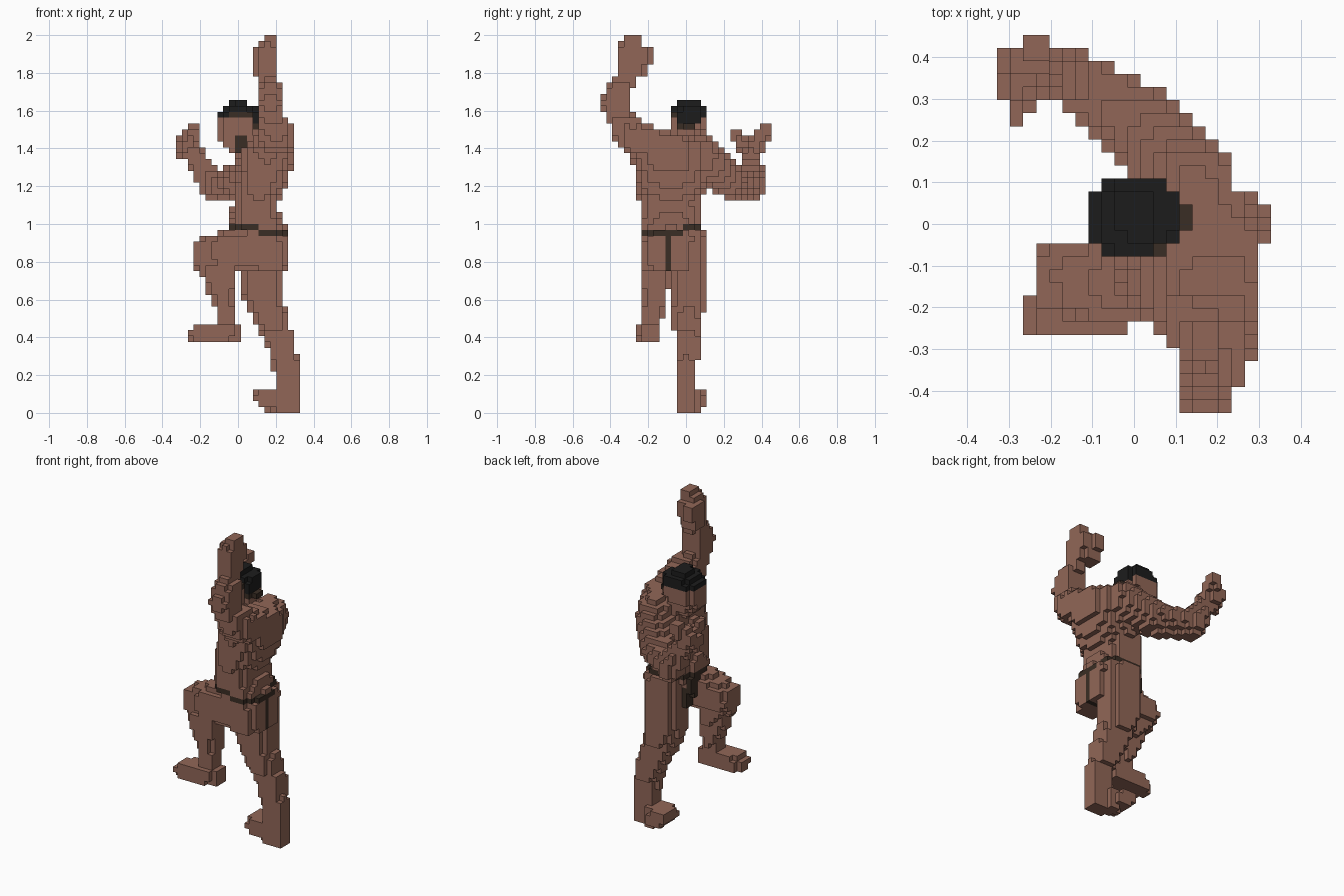
import bpy, bmesh
from mathutils import Vector

cube = bpy.data.objects.get("Cube")
if cube:
    bpy.data.objects.remove(cube, do_unlink=True)

S = 1 / 32                      # block size
NX, NY, NZ = 10, 14, 64         # grid reaches -NX..NX, -NY..NY, 0..NZ-1


def material(name, rgb):
    m = bpy.data.materials.new(name)
    m.use_nodes = True
    m.diffuse_color = (*rgb, 1)
    m.node_tree.nodes["Principled BSDF"].inputs["Base Color"].default_value = (*rgb, 1)
    return m


MATS = [material("skin_brown", (0.285, 0.134, 0.096)),
        material("hair_black", (0.012, 0.012, 0.012)),
        material("dark_brown", (0.042, 0.027, 0.018))]
SKIN, BLACK, BROWN = range(3)

cells = {}                      # block index -> part name


def centre(c):
    return Vector((c[0] * S, c[1] * S, (c[2] + 0.5) * S))


GRID = [(i, j, k) for i in range(-NX, NX + 1)
        for j in range(-NY, NY + 1) for k in range(NZ)]


def loft(part, axis, rows, power=2.5):
    """Fill rounded cross-sections (t, u0, u1, v0, v1) blended along an axis."""
    ua, va = [a for a in range(3) if a != axis]
    for c in GRID:
        p = centre(c)
        t = p[axis]
        if c in cells or not rows[0][0] <= t <= rows[-1][0]:
            continue
        for a, b in zip(rows, rows[1:]):
            if a[0] <= t <= b[0]:
                f = (t - a[0]) / (b[0] - a[0])
                u0, u1, v0, v1 = [a[n] + (b[n] - a[n]) * f for n in range(1, 5)]
                du = abs(p[ua] - (u0 + u1) / 2) / ((u1 - u0) / 2)
                dv = abs(p[va] - (v0 + v1) / 2) / ((v1 - v0) / 2)
                if du ** power + dv ** power <= 1:
                    cells[c] = part
                break


def limb(part, a, b, ra, rb):
    """Fill a tapered capsule."""
    a, b = Vector(a), Vector(b)
    d = b - a
    for c in GRID:
        if c not in cells:
            p = centre(c)
            f = max(0, min(1, (p - a).dot(d) / d.length_squared))
            if (p - a - d * f).length <= ra + (rb - ra) * f:
                cells[c] = part


# Head with nape, and neck
loft("head", 2, [(1.375, -.04, .05, -.085, .03), (1.41, -.085, .075, -.085, .06),
                 (1.47, -.11, .10, -.08, .10), (1.55, -.112, .112, -.08, .11),
                 (1.58, -.112, .112, -.08, .11), (1.61, -.085, .10, -.07, .11),
                 (1.645, -.03, .05, -.03, .09)], 2.6)
limb("head", (.10, .015, 1.515), (.125, .02, 1.515), .025, .022)
limb("neck", (.03, 0, 1.42), (.13, -.05, 1.38), .07, .08)

# Torso, with the shoulders rising towards the lifted arm
loft("torso", 2, [(.76, .06, .265, -.24, .09), (.95, -.02, .265, -.245, .105),
                  (1.0, -.045, .245, -.245, .08), (1.1, -.03, .205, -.245, .08),
                  (1.2, -.02, .255, -.265, .105), (1.3, 0, .295, -.275, .115),
                  (1.4, .02, .297, -.30, .12), (1.44, .06, .297, -.31, .10),
                  (1.48, .10, .297, -.32, -.07), (1.52, .12, .28, -.34, -.17),
                  (1.56, .12, .25, -.35, -.25)], 2.4)

# Raised arm and hand, with thumb
loft("raised_arm", 2, [(1.37, .11, .29, -.33, -.15), (1.46, .10, .295, -.385, -.16),
                       (1.53, .10, .28, -.40, -.24), (1.57, .10, .24, -.43, -.27),
                       (1.65, .10, .24, -.46, -.295), (1.73, .11, .24, -.42, -.28),
                       (1.78, .12, .205, -.375, -.26)], 2.3)
loft("raised_hand", 2, [(1.78, .105, .19, -.365, -.22), (1.9, .105, .205, -.365, -.20),
                        (1.95, .115, .205, -.345, -.23), (2.0, .135, .205, -.34, -.23)], 4)
loft("raised_thumb", 2, [(1.79, .075, .14, -.295, -.20), (1.87, .075, .14, -.295, -.175),
                         (1.93, .075, .14, -.295, -.175)], 6)

# Bent arm reaching forward, with fingers and thumb
limb("bent_shoulder", (.145, .085, 1.36), (.03, .225, 1.23), .105, .093)
limb("bent_upper_arm", (.03, .225, 1.23), (-.14, .345, 1.205), .093, .075)
limb("bent_forearm", (-.14, .345, 1.215), (-.24, .345, 1.38), .073, .05)
limb("bent_hand", (-.275, .345, 1.40), (-.27, .38, 1.43), .058, .057)
limb("bent_fingers", (-.26, .385, 1.44), (-.235, .42, 1.50), .05, .038)
limb("bent_thumb", (-.275, .31, 1.41), (-.28, .255, 1.48), .04, .028)

# Standing leg and foot
loft("standing_leg", 2, [(0, .2, .33, -.05, .05), (.28, .185, .33, -.05, .06),
                         (.31, .17, .30, -.055, .08), (.40, .13, .30, -.055, .08),
                         (.50, .07, .265, -.075, .085), (.60, .03, .24, -.08, .11),
                         (.76, .005, .24, -.08, .11), (.95, 0, .255, -.08, .11)])
loft("standing_foot", 0, [(.075, -.02, .11, .065, .125), (.10, -.04, .11, .06, .125),
                          (.125, -.05, .11, .025, .125), (.17, -.05, .11, .01, .125),
                          (.24, -.05, .08, -.01, .13)], 2.8)

# Lifted thigh, shin and foot
loft("lifted_thigh", 0, [(-.24, -.195, -.07, .77, .90), (-.17, -.215, -.045, .75, .93),
                         (-.05, -.24, -.045, .755, .97), (.10, -.245, -.045, .755, .97),
                         (.20, -.24, -.03, .755, .95), (.26, -.21, -.03, .77, .94)], 2.8)
loft("lifted_shin", 2, [(.40, -.11, .01, -.24, -.14), (.52, -.115, -.015, -.235, -.12),
                        (.60, -.145, -.01, -.22, -.11), (.68, -.175, -.005, -.235, -.09),
                        (.78, -.205, 0, -.24, -.07)])
loft("lifted_foot", 0, [(-.27, -.27, -.165, .40, .45), (-.22, -.27, -.15, .375, .455),
                        (-.14, -.27, -.14, .37, .48), (-.07, -.265, -.14, .37, .48),
                        (.02, -.235, -.14, .37, .48)], 4)

# Loincloth front
loft("loincloth_pouch", 2, [(.79, -.01, .06, -.05, .01), (.88, -.04, .06, -.07, .01),
                            (.97, -.05, .06, -.09, .01)], 3)


def colour(part, p):
    x, y, z = p
    if part == "head":
        if y < -.05 and -.025 < x < .05 and z < 1.48:
            return BROWN                              # beard
        if y < -.05 and 1.56 < z < 1.6 and -.06 < x < .08:
            return BROWN                              # fringe
        if 1.50 < z < 1.54 and x > .07 and -.04 < y < .06:
            return BROWN                              # nape
        if z > 1.56 or (z > 1.53 and x > .07):
            return BLACK
    elif part == "loincloth_pouch":
        return BROWN
    elif part in ("torso", "standing_leg", "lifted_thigh"):
        if .97 < z < 1.0 and (x < .11 or y > -.02):
            return BROWN                              # waistband, upper step
        if .94 < z < .97 and x > .10 and y < -.02:
            return BROWN                              # waistband, lower step
        if part != "standing_leg" and x > .18 and -.11 < y < -.078 and z < .95:
            return BROWN                              # back strap
    return SKIN


# Turn each part's blocks into its visible outer faces
SIDES = [(axis, sign) for axis in range(3) for sign in (-1, 1)]
for part in dict.fromkeys(cells.values()):
    bm = bmesh.new()
    corners = {}
    for c in [c for c, name in cells.items() if name == part]:
        p = centre(c)
        for axis, sign in SIDES:
            n = list(c)
            n[axis] += sign
            if tuple(n) in cells:
                continue
            u, v = (axis + 1) % 3, (axis + 2) % 3
            loop = []
            for a, b in ((0, 0), (1, 0), (1, 1), (0, 1))[::sign]:
                q = list(c)
                q[axis] += sign > 0
                q[u] += a
                q[v] += b
                key = tuple(q)
                if key not in corners:
                    corners[key] = bm.verts.new(
                        ((q[0] - .5) * S, (q[1] - .5) * S, q[2] * S))
                loop.append(corners[key])
            face = bm.faces.new(loop)
            face.material_index = colour(part, p)
    mesh = bpy.data.meshes.new(part)
    bm.to_mesh(mesh)
    bm.free()
    for m in MATS:
        mesh.materials.append(m)
    bpy.context.collection.objects.link(bpy.data.objects.new(part, mesh))
